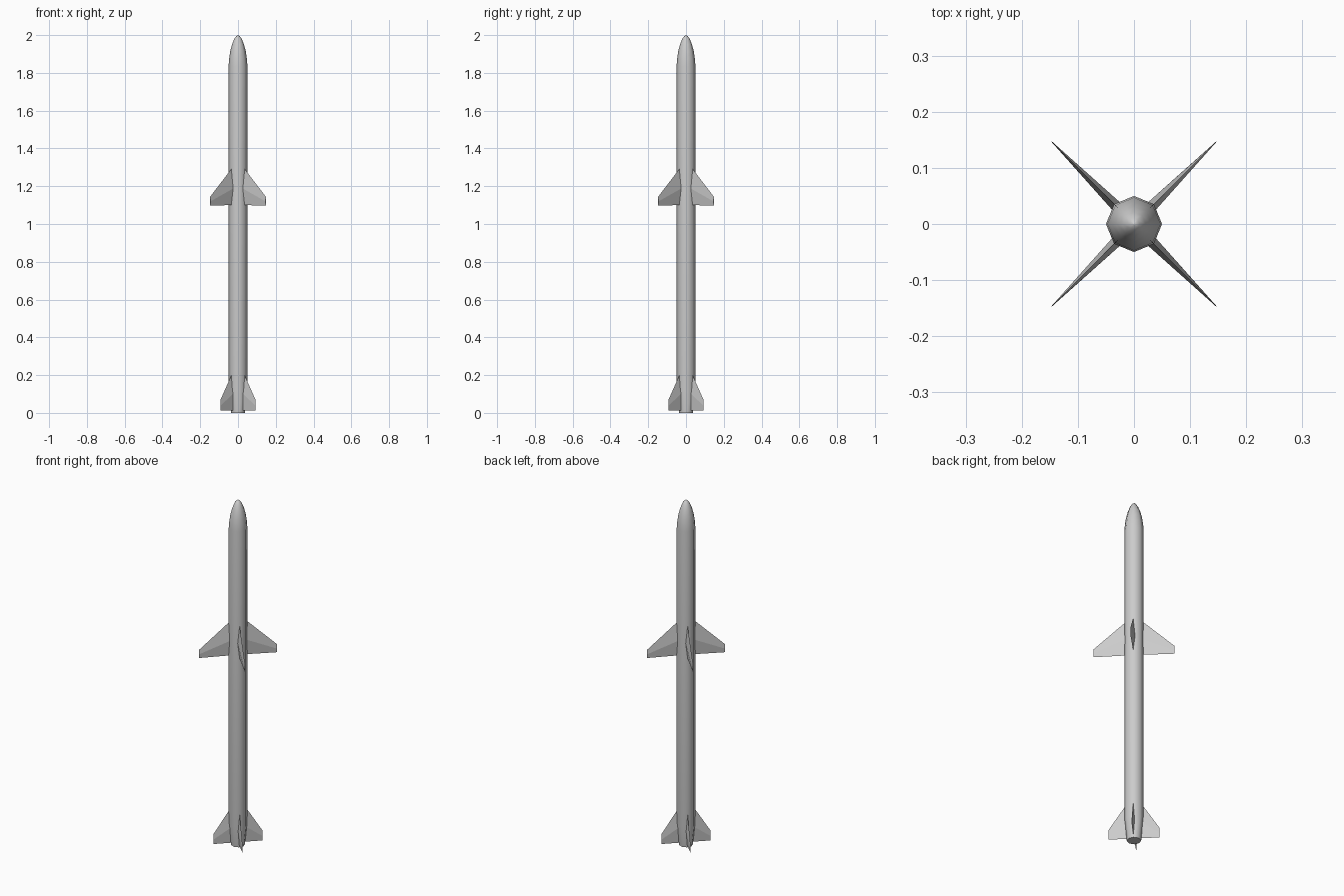
import bpy, bmesh
from math import cos, sin, pi

if "Cube" in bpy.data.objects:
    bpy.data.objects.remove(bpy.data.objects["Cube"])


def finish(name, bm, smooth):
    bmesh.ops.recalc_face_normals(bm, faces=bm.faces)
    mesh = bpy.data.meshes.new(name)
    bm.to_mesh(mesh)
    bm.free()
    ob = bpy.data.objects.new(name, mesh)
    bpy.context.collection.objects.link(ob)
    if smooth:
        bpy.ops.object.select_all(action='DESELECT')
        ob.select_set(True)
        bpy.context.view_layer.objects.active = ob
        bpy.ops.object.shade_smooth_by_angle(angle=pi / 3)
    return ob


# Eight-sided body: tapered tail, straight tube, rounded nose
def lathe(name, profile, sides=8):
    bm = bmesh.new()
    rings = [[bm.verts.new((r * cos(2 * pi * i / sides), r * sin(2 * pi * i / sides), z))
              for i in range(sides)] for r, z in profile]
    for a, b in zip(rings, rings[1:]):
        for i in range(sides):
            j = (i + 1) % sides
            bm.faces.new((a[i], a[j], b[j], b[i]))
    bm.faces.new(rings[0])
    bm.faces.new(rings[-1])
    return finish(name, bm, True)


lathe("body", [(0.037, 0), (0.05, 0.12), (0.05, 1.835), (0.047, 1.875), (0.041, 1.915),
               (0.032, 1.95), (0.021, 1.978), (0.010, 1.994), (0.001, 2.0)])


# Fin with a diamond section that thins to a knife edge at the tip
def fin(name, angle, root, tip, mid):
    bm = bmesh.new()
    loops = []
    for (r, low, high, thick) in (root, tip):
        z_mid = low + (high - low) * mid
        section = [(0, low), (thick / 2, z_mid), (0, high), (-thick / 2, z_mid)]
        loops.append([bm.verts.new((r * cos(angle) - t * sin(angle),
                                    r * sin(angle) + t * cos(angle), z)) for t, z in section])
    a, b = loops
    for i in range(4):
        j = (i + 1) % 4
        bm.faces.new((a[i], a[j], b[j], b[i]))
    bm.faces.new(a)
    bm.faces.new(b)
    return finish(name, bm, False)


# Four wings and four tail fins on the diagonals
for k in range(4):
    angle = pi / 4 + k * pi / 2
    fin(f"wing_{k + 1}", angle, (0.04, 1.10, 1.30, 0.02), (0.208, 1.098, 1.145, 0.001), 0.45)
    fin(f"tail_fin_{k + 1}", angle, (0.03, 0.013, 0.23, 0.017), (0.131, 0.013, 0.07, 0.001), 0.45)
